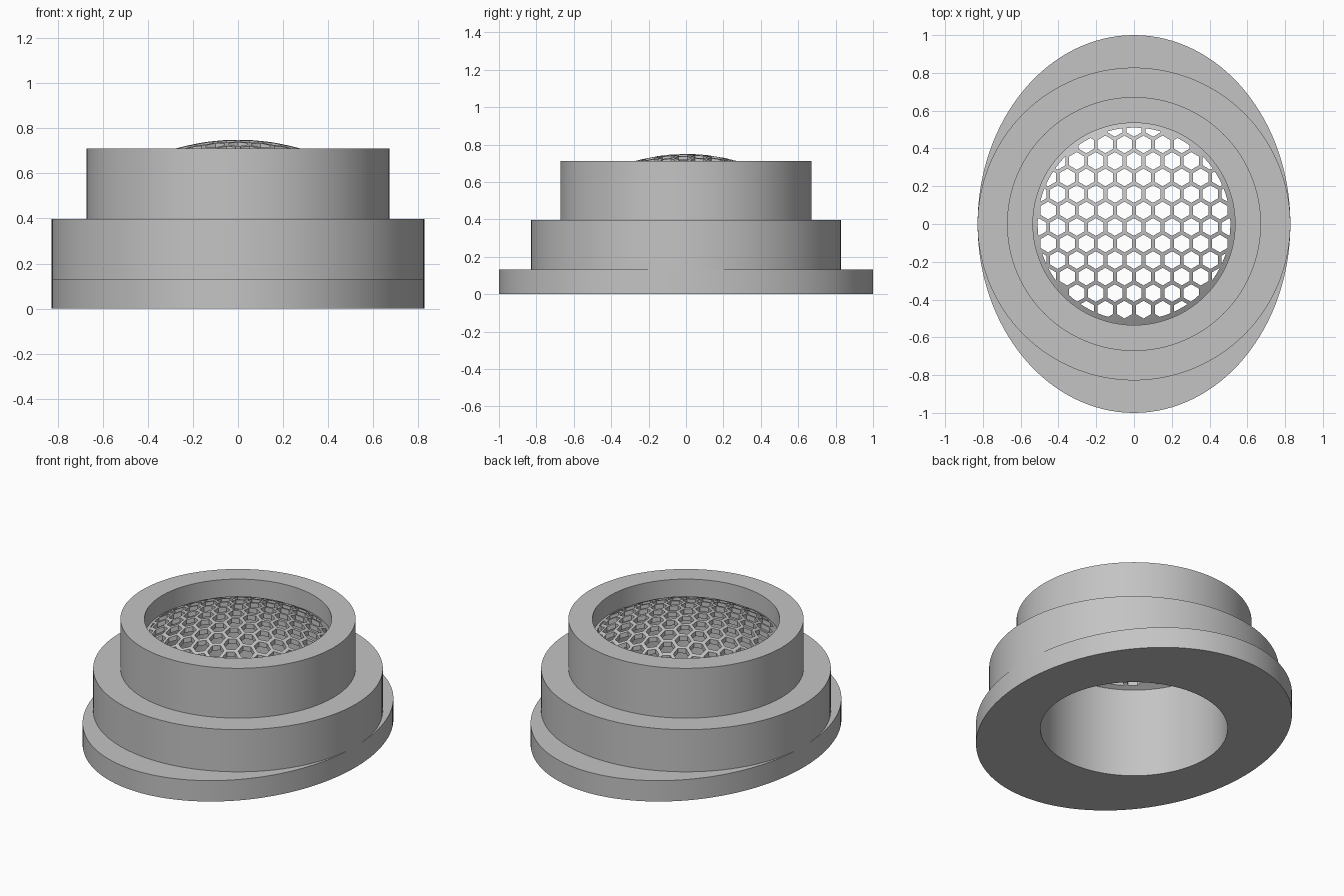
import bpy, bmesh, math
from mathutils import Matrix

cube = bpy.data.objects.get("Cube")
if cube:
    bpy.data.objects.remove(cube, do_unlink=True)

SEGMENTS = 128
BORE = 0.535        # radius of the through hole
HOLE_LIMIT = 0.51   # honeycomb stops here, leaving a solid rim
PITCH = 0.101       # distance between neighbouring hexagons
HEX_FLAT = 0.081    # hexagon width across flats

grey = bpy.data.materials.new("plain grey")
grey.use_nodes = True
colour = (0.55, 0.55, 0.55, 1)
grey.diffuse_color = colour
grey.node_tree.nodes["Principled BSDF"].inputs["Base Color"].default_value = colour


def add_object(name, bm):
    bmesh.ops.remove_doubles(bm, verts=bm.verts, dist=1e-5)
    bmesh.ops.recalc_face_normals(bm, faces=bm.faces)
    mesh = bpy.data.meshes.new(name)
    bm.to_mesh(mesh)
    bm.free()
    mesh.materials.append(grey)
    obj = bpy.data.objects.new(name, mesh)
    bpy.context.collection.objects.link(obj)
    return obj


def loft(name, rings, closed):
    """Skin a list of elliptical rings given as (x radius, y radius, z)."""
    bm = bmesh.new()
    angles = [math.tau * i / SEGMENTS for i in range(SEGMENTS)]
    loops = [[bm.verts.new((rx * math.cos(a), ry * math.sin(a), z)) for a in angles]
             for rx, ry, z in rings]
    pairs = list(zip(loops, loops[1:]))
    if closed:
        pairs.append((loops[-1], loops[0]))
    for low, high in pairs:
        for i in range(SEGMENTS):
            j = (i + 1) % SEGMENTS
            bm.faces.new((low[i], low[j], high[j], high[i]))
    return add_object(name, bm)


def select_only(obj):
    bpy.ops.object.select_all(action='DESELECT')
    obj.select_set(True)
    bpy.context.view_layer.objects.active = obj


def boolean(target, tool, operation):
    mod = target.modifiers.new("cut", 'BOOLEAN')
    mod.object, mod.operation, mod.solver = tool, operation, 'EXACT'
    select_only(target)
    bpy.ops.object.modifier_apply(modifier=mod.name)
    bpy.data.objects.remove(tool, do_unlink=True)


# Stepped housing: oval flange, wide drum, narrow collar and straight bore
FLANGE_TOP, DRUM_TOP, COLLAR_TOP = 0.132, 0.398, 0.712
DRUM, COLLAR = 0.828, 0.672
housing = loft("stepped_housing", [
    (BORE, BORE, 0), (DRUM, 1, 0), (DRUM, 1, FLANGE_TOP),
    (DRUM, DRUM, FLANGE_TOP), (DRUM, DRUM, DRUM_TOP),
    (COLLAR, COLLAR, DRUM_TOP), (COLLAR, COLLAR, COLLAR_TOP),
    (BORE, BORE, COLLAR_TOP)], True)

# Domed grille: a thin spherical cap across the bore
STEPS = 14
APEX, THICKNESS = 0.75, 0.03
radii = [BORE * i / STEPS for i in range(STEPS + 1)]
cap = [(r, r, APEX - 1 + math.sqrt(1 - r * r)) for r in radii]
under = [(r, r, z - THICKNESS) for r, _, z in reversed(cap)]
grille = loft("honeycomb_grille", cap + under, False)

# Honeycomb cutter: upright hexagonal prisms trimmed to the rim
bm = bmesh.new()
row_step = PITCH * math.sqrt(3) / 2
hex_radius = HEX_FLAT / math.sqrt(3)
for row in range(-7, 8):
    for col in range(-7, 8):
        x = (col + 0.5 * (row % 2)) * PITCH
        y = row * row_step - 0.016
        if math.hypot(x, y) < HOLE_LIMIT + 0.03:
            place = Matrix.Translation((x, y, 0.65)) @ Matrix.Rotation(math.pi / 6, 4, 'Z')
            # turn until a corner points along y
            corner = bmesh.ops.create_cone(bm, cap_ends=True, segments=6, depth=0.6,
                                           radius1=hex_radius, radius2=hex_radius)["verts"]
            if min(abs(v.co.x) for v in corner) < 1e-4:
                place = Matrix.Translation((x, y, 0.65))
            bmesh.ops.transform(bm, matrix=place, verts=corner)
cutter = add_object("honeycomb_cutter", bm)
cutter.hide_render = True

rim_limit = loft("rim_limit", [(0, 0, 0.4), (HOLE_LIMIT, HOLE_LIMIT, 0.4),
                               (HOLE_LIMIT, HOLE_LIMIT, 0.9), (0, 0, 0.9)], False)
rim_limit.hide_render = True
boolean(cutter, rim_limit, 'INTERSECT')
boolean(grille, cutter, 'DIFFERENCE')

# Smooth curved walls, keep the steps crisp
for obj in (housing, grille):
    select_only(obj)
    bpy.ops.object.shade_smooth_by_angle(angle=math.radians(25))
